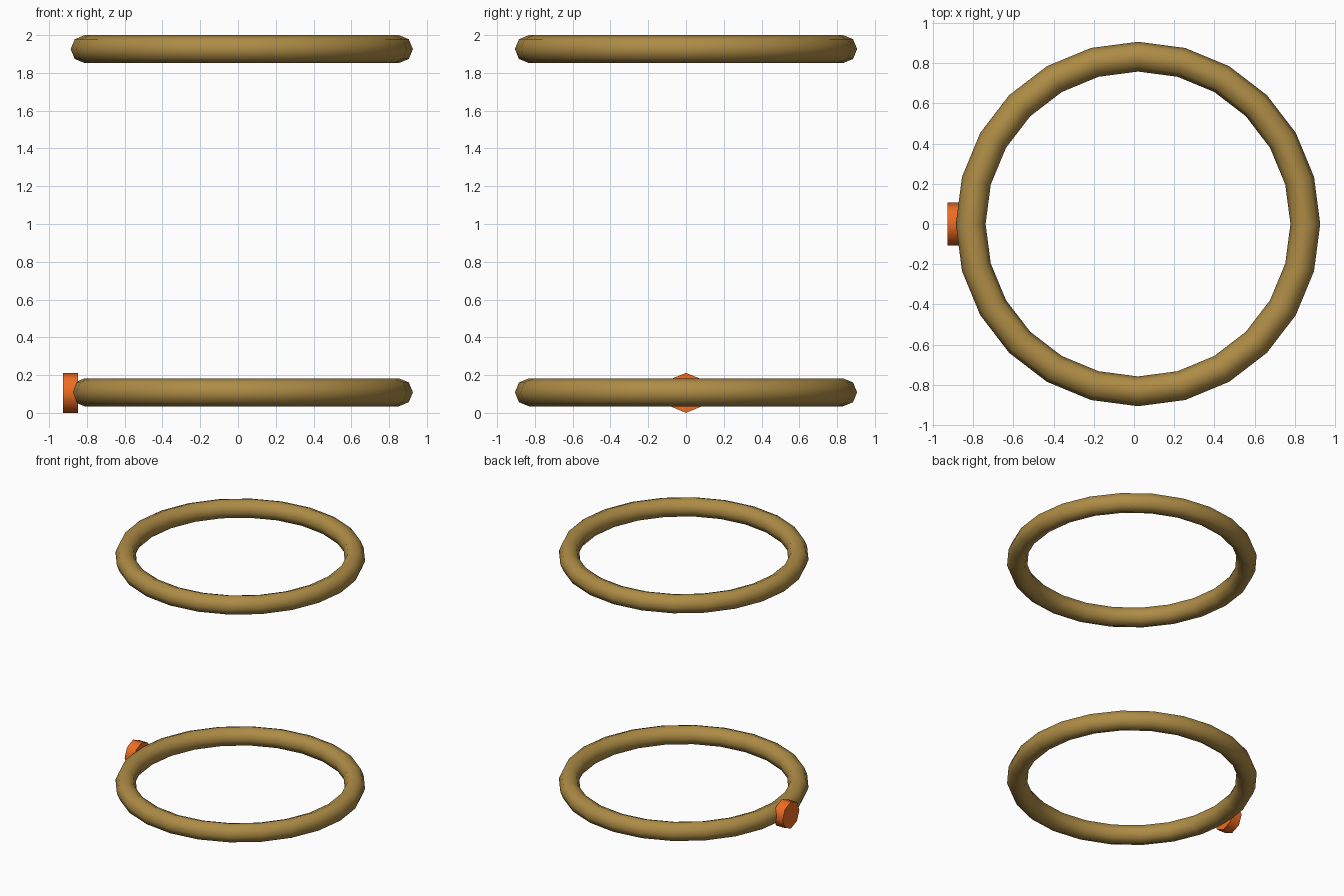
import bpy, math

if "Cube" in bpy.data.objects:
    bpy.data.objects.remove(bpy.data.objects["Cube"])


def material(name, color):
    m = bpy.data.materials.new(name)
    m.diffuse_color = (*color, 1)
    m.use_nodes = True
    m.node_tree.nodes["Principled BSDF"].inputs["Base Color"].default_value = m.diffuse_color
    return m


def finish(name, mat, angle):
    ob = bpy.context.object
    ob.name = name
    ob.data.materials.append(mat)
    bpy.ops.object.shade_smooth_by_angle(angle=math.radians(angle))


brass = material("brass", (0.42, 0.26, 0.06))
orange = material("orange", (0.85, 0.15, 0.016))

# Two matching hoops, one above the other
for name, z in (("lower_ring", 0.109), ("upper_ring", 1.926)):
    bpy.ops.mesh.primitive_torus_add(
        major_segments=24, minor_segments=8,
        major_radius=0.832, minor_radius=0.074, location=(0.02, 0, z))
    finish(name, brass, 60)

# Short octagonal knob on the left side of the lower hoop
bpy.ops.mesh.primitive_cylinder_add(
    vertices=8, radius=0.106, depth=0.08,
    location=(-0.887, 0, 0.106), rotation=(0, math.pi / 2, 0))
finish("side_knob", orange, 50)
